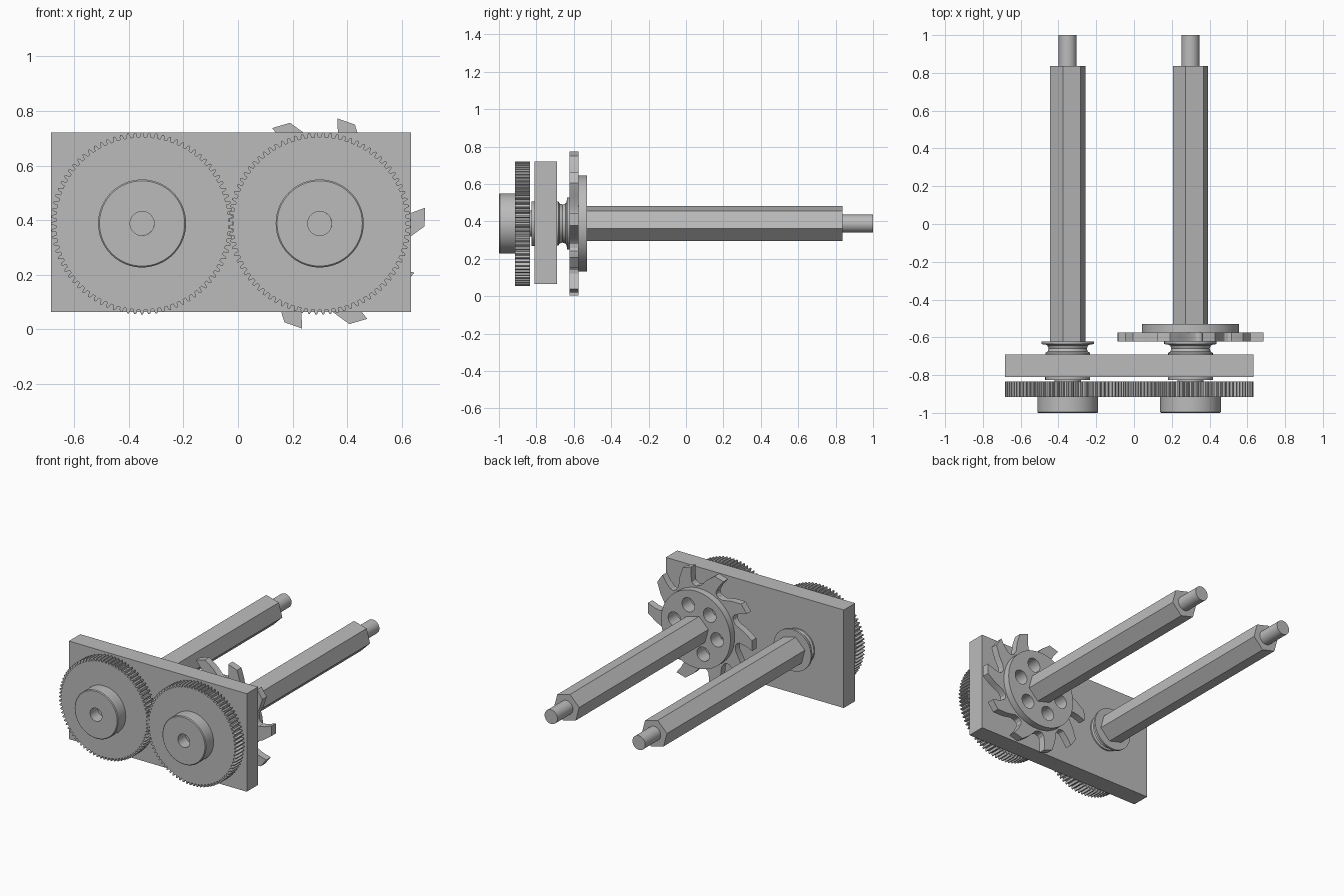
import bpy, bmesh, math

if "Cube" in bpy.data.objects:
    bpy.data.objects.remove(bpy.data.objects["Cube"])

steel = bpy.data.materials.new("grey_steel")
GREY = (0.5, 0.5, 0.5, 1)
steel.use_nodes = True
steel.diffuse_color = GREY
steel.node_tree.nodes["Principled BSDF"].inputs["Base Color"].default_value = GREY

AXIS_Z = 0.388
LEFT_X, RIGHT_X = 0.299, -0.351


def finish(obj):
    obj.data.materials.clear()
    obj.data.materials.append(steel)
    bpy.ops.object.select_all(action="DESELECT")
    obj.select_set(True)
    bpy.context.view_layer.objects.active = obj
    bpy.ops.object.shade_smooth_by_angle(angle=math.radians(30))
    return obj


def polar(radius, degrees, cx=0, cz=0):
    a = math.radians(degrees)
    return (cx + radius * math.cos(a), cz + radius * math.sin(a))


def circle(radius, count, start=0, cx=0, cz=0):
    return [polar(radius, start + 360 * i / count, cx, cz) for i in range(count)]


def extrude(name, loops, x, y0, y1):
    """Extrude an outline with optional holes along y."""
    curve = bpy.data.curves.new(name, "CURVE")
    curve.dimensions = "2D"
    curve.fill_mode = "BOTH"
    curve.extrude = (y1 - y0) / 2
    for loop in loops:
        spline = curve.splines.new("POLY")
        spline.points.add(len(loop) - 1)
        for point, (u, v) in zip(spline.points, loop):
            point.co = (u, v, 0, 1)
        spline.use_cyclic_u = True
    obj = bpy.data.objects.new(name, curve)
    bpy.context.collection.objects.link(obj)
    obj.location = (x, (y0 + y1) / 2, AXIS_Z)
    obj.rotation_euler = (math.pi / 2, 0, 0)
    bpy.ops.object.select_all(action="DESELECT")
    obj.select_set(True)
    bpy.context.view_layer.objects.active = obj
    bpy.ops.object.convert(target="MESH")
    return finish(bpy.context.view_layer.objects.active)


def lathe(name, profile, x, steps=64):
    """Spin a (radius, y) profile around the shaft axis."""
    bm = bmesh.new()
    verts = [bm.verts.new((r, y, 0)) for r, y in profile]
    edges = [bm.edges.new(pair) for pair in zip(verts, verts[1:])]
    bmesh.ops.spin(bm, geom=verts + edges, cent=(0, 0, 0), axis=(0, 1, 0),
                   angle=math.tau, steps=steps, use_duplicate=False)
    bmesh.ops.remove_doubles(bm, verts=bm.verts, dist=1e-5)
    bmesh.ops.recalc_face_normals(bm, faces=bm.faces)
    mesh = bpy.data.meshes.new(name)
    bm.to_mesh(mesh)
    bm.free()
    obj = bpy.data.objects.new(name, mesh)
    obj.location = (x, 0, AXIS_Z)
    bpy.context.collection.objects.link(obj)
    return finish(obj)


def gear_outline(teeth, phase):
    pitch = 360 / teeth
    tooth = [(-0.30, 0.316), (-0.25, 0.325), (-0.12, 0.333),
             (0.12, 0.333), (0.25, 0.325), (0.30, 0.316)]
    return [polar(r, (i + phase + a) * pitch) for i in range(teeth) for a, r in tooth]


# Mounting plate
bpy.ops.mesh.primitive_cube_add(size=1, location=(-0.0255, -0.751, 0.392))
plate = bpy.context.object
plate.name = "mounting_plate"
plate.scale = (1.317, 0.12, 0.656)
finish(plate)

# Matching shaft assemblies
for side, x, phase, shaft_start in (("left", LEFT_X, 0.5, -0.54),
                                    ("right", RIGHT_X, 0, -0.625)):
    extrude(side + "_gear", [gear_outline(80, phase), circle(0.044, 48)], x, -0.915, -0.835)
    lathe(side + "_gear_hub", [(0.044, -0.91), (0.044, -1), (0.156, -1), (0.161, -0.995),
                               (0.161, -0.91), (0.044, -0.91)], x)
    lathe(side + "_axle", [(0, -0.92), (0.0439, -0.92), (0.0439, -0.84), (0.07, -0.84),
                           (0.07, -0.825), (0.119, -0.825), (0.119, -0.8), (0, -0.8)], x)
    lathe(side + "_collar", [(0, -0.7), (0.118, -0.7), (0.118, -0.682), (0.107, -0.676),
                             (0.101, -0.66), (0.107, -0.644), (0.118, -0.638),
                             (0.139, -0.636), (0.139, -0.622), (0, -0.622)], x)
    extrude(side + "_hex_shaft", [circle(0.097, 6, 45)], x, shaft_start, 0.836)
    lathe(side + "_end_pin", [(0, 0.82), (0.0475, 0.82), (0.0475, 1), (0, 1)], x, 32)

# Hooked cutter wheel and its backing disc
hook = [(-17, 0.278), (-9.5, 0.328), (-1.6, 0.384), (8.5, 0.39),
        (6.5, 0.335), (6, 0.292), (8, 0.276), (12, 0.268)]
wheel = [polar(r, a + 36 * i) for i in range(10) for a, r in hook]
holes = [circle(0.047, 32, 0, *polar(0.16, 10 + 60 * i)) for i in range(6)]
extrude("cutter_wheel", [wheel] + holes, LEFT_X, -0.622, -0.575)
extrude("backing_disc", [circle(0.257, 64)] + holes, LEFT_X, -0.575, -0.53)
